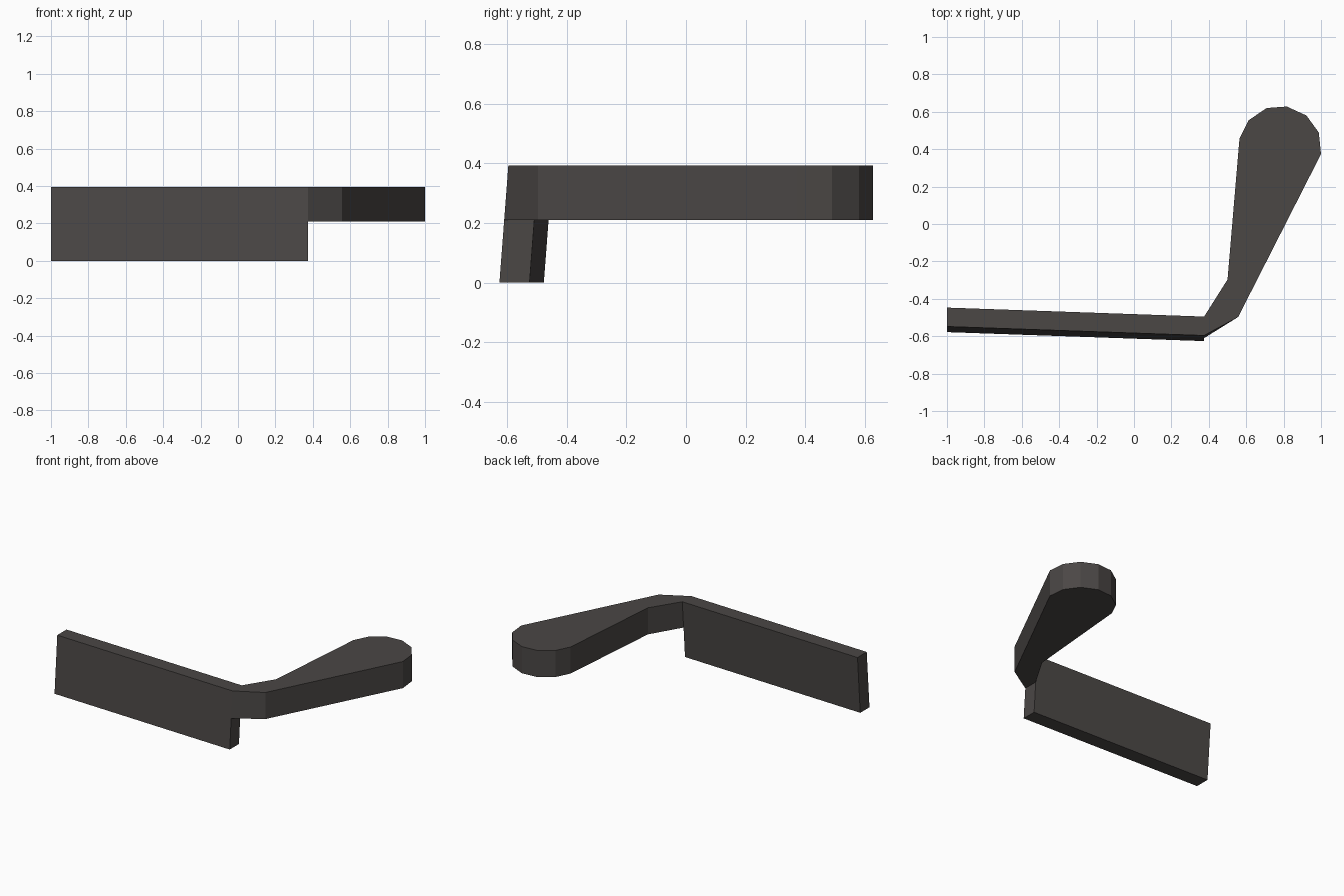
import bpy, bmesh

if "Cube" in bpy.data.objects:
    bpy.data.objects.remove(bpy.data.objects["Cube"])

TOP, STEP = 0.394, 0.21

mat = bpy.data.materials.new("charcoal")
mat.diffuse_color = (0.07, 0.063, 0.06, 1)
mat.use_nodes = True
mat.node_tree.nodes["Principled BSDF"].inputs["Base Color"].default_value = mat.diffuse_color


def lean(z):
    """Sideways offset of the leaning blade at height z."""
    return -0.03 * (TOP - z) / TOP


def loft(name, rings, skip=()):
    """Join outlines upward; skip lists (level, side) faces left open at the joint."""
    bm = bmesh.new()
    vs = [[bm.verts.new(p) for p in r] for r in rings]
    n = len(vs[0])
    bm.faces.new(vs[0][::-1])
    bm.faces.new(vs[-1])
    for k in range(len(vs) - 1):
        for i in range(n):
            if (k, i) not in skip:
                j = (i + 1) % n
                bm.faces.new((vs[k][i], vs[k][j], vs[k + 1][j], vs[k + 1][i]))
    me = bpy.data.meshes.new(name)
    bm.to_mesh(me)
    bm.free()
    me.materials.append(mat)
    ob = bpy.data.objects.new(name, me)
    bpy.context.collection.objects.link(ob)
    return ob


# Blade: long leaning plate, open where the handle joins
blade = [(-1, -0.548), (0.375, -0.596), (0.375, -0.495), (-1, -0.447)]
loft("blade", [[(x, y + lean(z), z) for x, y in blade] for z in (0, STEP, TOP)],
     skip={(1, 1)})

# Handle: bent arm widening to a rounded end; first two points follow the blade
joint = [(0.375, -0.495), (0.375, -0.596)]
arm = [(0.557, -0.497), (1.0, 0.374), (0.988, 0.489), (0.922, 0.58),
       (0.817, 0.628), (0.709, 0.62), (0.612, 0.554), (0.564, 0.457), (0.5, -0.297)]
loft("handle", [[(x, y + lean(z), z) for x, y in joint] + [(x, y, z) for x, y in arm]
                for z in (STEP, TOP)], skip={(0, 0)})
